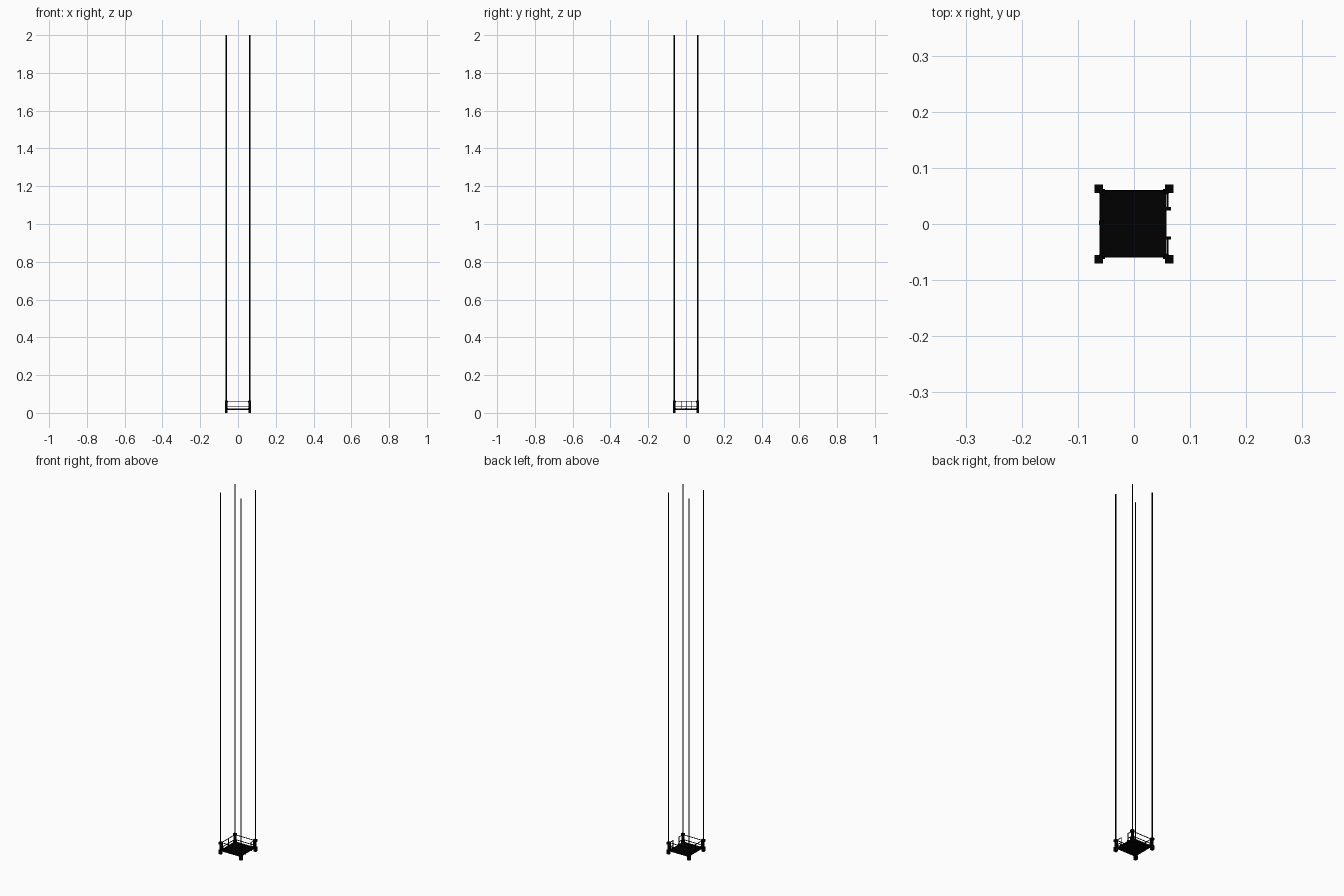
import bpy

if "Cube" in bpy.data.objects:
    bpy.data.objects.remove(bpy.data.objects["Cube"])

dark = bpy.data.materials.new("dark_iron")
dark.diffuse_color = (0, 0, 0, 1)
dark.use_nodes = True
dark.node_tree.nodes["Principled BSDF"].inputs["Base Color"].default_value = dark.diffuse_color


def finish(ob, name):
    ob.name = name
    ob.data.materials.append(dark)
    return ob


def box(name, x0, x1, y0, y1, z0, z1):
    bpy.ops.mesh.primitive_cube_add(size=1, location=((x0+x1)/2, (y0+y1)/2, (z0+z1)/2))
    ob = bpy.context.object
    ob.scale = (x1-x0, y1-y0, z1-z0)
    bpy.ops.object.transform_apply(location=False, rotation=False, scale=True)
    return finish(ob, name)


def post(name, x, y, w, z0, z1):
    return box(name, x-w/2, x+w/2, y-w/2, y+w/2, z0, z1)


def rope(name, x, y, r, z0, z1):
    bpy.ops.mesh.primitive_cylinder_add(vertices=8, radius=r, depth=z1-z0, location=(x, y, (z0+z1)/2))
    return finish(bpy.context.object, name)


C = 0.0625          # corner centre
T = 0.0014          # rail half thickness
RAILS = (0.0345, 0.061)

# Deck planks laid edge to edge, on a frame
n = 12
w = 0.121 / n
for i in range(n):
    y = -0.06 + i*w
    box("deck_plank", -0.061, 0.0575, y, y+w, 0.018, 0.023)
for s in (-1, 1):
    box("frame_beam_x", -C, C, s*0.057-0.003, s*0.057+0.003, 0.014, 0.019)
    box("frame_beam_y", s*0.0545-0.003, s*0.0545+0.003, -C, C, 0.014, 0.019)

# Corner posts with feet, caps, inner rail uprights and long ropes
for sx in (-1, 1):
    for sy in (-1, 1):
        x, y = sx*C, sy*C
        post("corner_foot", x, y, 0.015, 0, 0.024)
        post("corner_post", x, y, 0.010, 0.024, 0.054)
        post("corner_cap", x, y, 0.015, 0.054, 0.066)
        post("corner_bracket", sx*0.0565, sy*0.0565, 0.008, 0.014, 0.026)
        post("rail_upright", sx*0.0545, sy*0.0585, 0.0028, 0.022, 0.063)
        post("rail_upright", sx*0.060, sy*0.0545, 0.0028, 0.022, 0.063)
        rope("hoist_rope", x, y, 0.003, 0.066, 2.0)

# Rails: front, back and left full length, right with a gate gap
for z in RAILS:
    for s in (-1, 1):
        box("side_rail", -C, C, s*0.0585-T, s*0.0585+T, z-T, z+T)
        y0, y1 = sorted((s*0.026 + 0.001, s*C))
        box("gate_rail", 0.060-T, 0.060+T, y0, y1, z-T, z+T)
    box("left_rail", -0.060-T, -0.060+T, -C, C, z-T, z+T)

# Thin uprights, the gate pair on wider base blocks tied back to the deck
post("left_baluster", -0.060, 0.0025, 0.0028, 0.018, 0.063)
post("left_baluster_base", -0.0585, 0.0025, 0.008, 0.018, 0.026)
for s in (-1, 1):
    y = s*0.026 + 0.001
    post("gate_post", 0.060, y, 0.0028, 0.018, 0.063)
    box("gate_post_base", 0.056, 0.0655, y-0.003, y+0.003, 0.016, 0.024)
